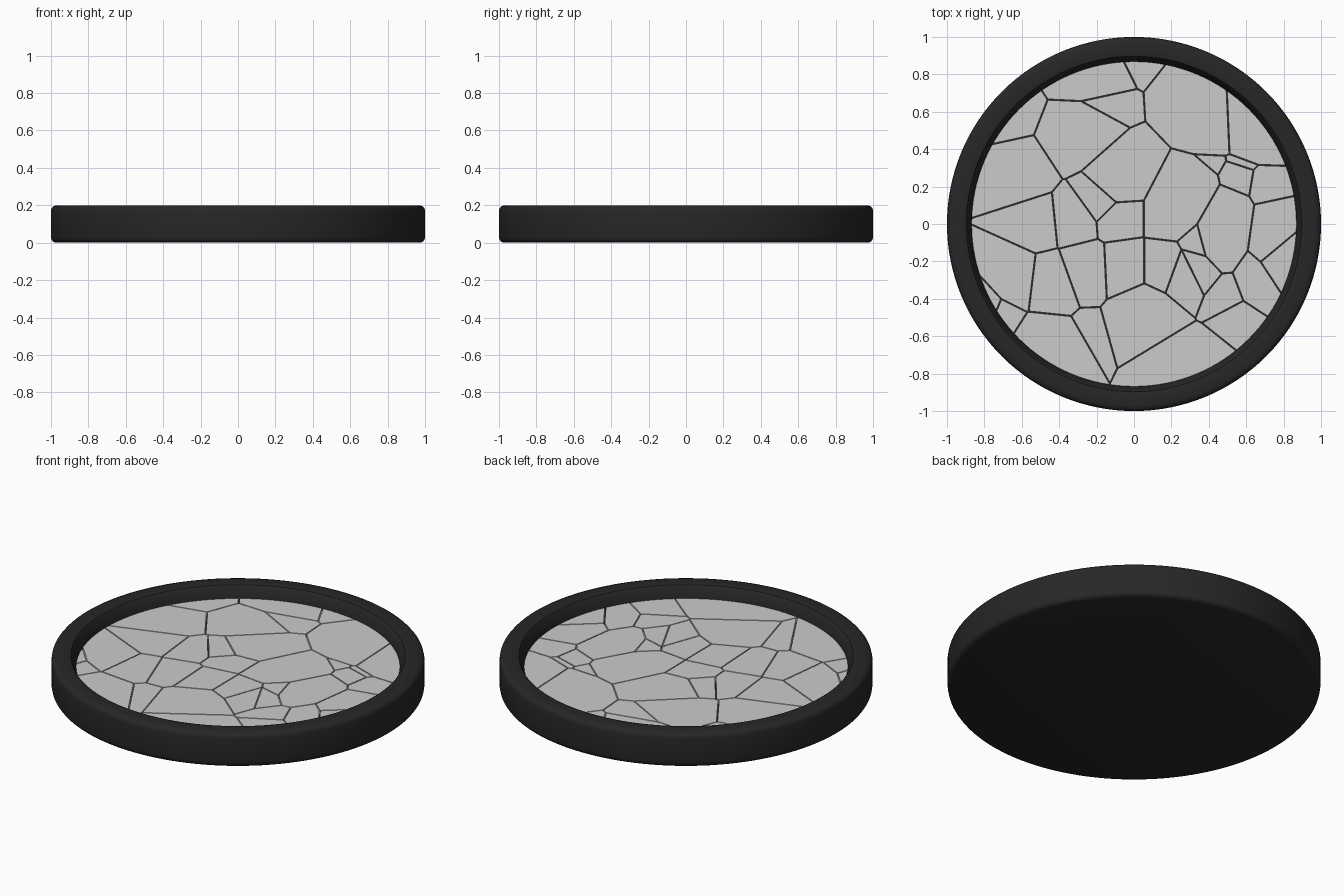
import bpy, bmesh, math
from mathutils import Vector

if "Cube" in bpy.data.objects:
    bpy.data.objects.remove(bpy.data.objects["Cube"])

SIDES = 128
STONE_R, STONE_TOP, FLOOR = 0.868, 0.13, 0.10
GAP = 0.0065


def add_object(name, bm, material=None):
    bmesh.ops.recalc_face_normals(bm, faces=bm.faces)
    mesh = bpy.data.meshes.new(name)
    bm.to_mesh(mesh)
    bm.free()
    obj = bpy.data.objects.new(name, mesh)
    bpy.context.collection.objects.link(obj)
    if material:
        mesh.materials.append(material)
    return obj


def clip(poly, normal, limit):
    """Keep the part of a convex polygon where normal . p <= limit."""
    out = []
    for a, b in zip(poly, poly[1:] + poly[:1]):
        da, db = normal.dot(a) - limit, normal.dot(b) - limit
        if da <= 0:
            out.append(a)
        if da * db < 0:
            out.append(a.lerp(b, da / (da - db)))
    return out


# Dark tray: one rounded profile, lathed around z
black = bpy.data.materials.new("black")
black.diffuse_color = (0.02, 0.02, 0.02, 1)
black.use_nodes = True
black.node_tree.nodes["Principled BSDF"].inputs["Base Color"].default_value = black.diffuse_color
profile = [(0, 0), (0.975, 0), (0.99, 0.006), (0.997, 0.016), (1, 0.03),
           (1, 0.17), (0.997, 0.184), (0.989, 0.194), (0.972, 0.2),
           (0.905, 0.2), (0.897, 0.198), (0.891, 0.19),
           (0.868, 0.135), (0.868, FLOOR), (0, FLOOR)]
bm = bmesh.new()
verts = [bm.verts.new((r, 0, z)) for r, z in profile]
edges = [bm.edges.new(pair) for pair in zip(verts, verts[1:])]
bmesh.ops.spin(bm, geom=verts + edges, cent=(0, 0, 0), axis=(0, 0, 1),
               angle=math.tau, steps=SIDES, use_duplicate=False)
bmesh.ops.remove_doubles(bm, verts=bm.verts, dist=1e-5)
tray = add_object("tray", bm, black)
bpy.context.view_layer.objects.active = tray
tray.select_set(True)
bpy.ops.object.shade_smooth_by_angle(angle=math.radians(35))

# Cracked stone floor: weighted cell seeds (x, y, weight)
seeds = [
    (-.095, .036, 0), (.2, .036, 0), (.17, -.213, 0), (-.06, -.213, 0),
    (-.105, .195, 0), (-.175, .116, 0), (-.308, .02, 0), (-.248, -.222, 0),
    (-.537, -.003, 0), (-.63, .285, .01), (-.348, .469, 0), (-.33, .85, 0),
    (-.276, .602, -.0365), (-.069, .98, -.0635), (.359, .64, -.055),
    (.337, .196, -.096), (.508, .099, -.083), (.429, -.095, -.003),
    (.335, -.12, -.006), (.311, -.207, -.0045), (.545, .213, -.1216),
    (.71, .655, -.03), (.69, .068, -.085), (.734, -.138, -.0215),
    (.643, -.244, -.026), (.759, -.168, -.021), (.448, -.319, -.03),
    (.513, -.443, -.051), (.244, -.24, -.002), (.05, -.473, 0),
    (.24, -.786, 0), (-.235, -.552, -.039), (-.464, -.3, 0),
    (-.66, -.276, .008), (-.505, -.707, .022), (-.786, -.528, .012),
    (-.888, -.486, .029), (-.70, .606, .009)]

disc = [Vector((STONE_R * math.cos(math.tau * i / SIDES),
                STONE_R * math.sin(math.tau * i / SIDES))) for i in range(SIDES)]
bm = bmesh.new()
for i, (px, py, pw) in enumerate(seeds):
    p, poly = Vector((px, py)), disc
    for j, (qx, qy, qw) in enumerate(seeds):
        if i == j or not poly:
            continue
        q = Vector((qx, qy))
        d = (q - p).length
        limit = (q.length_squared - p.length_squared + pw - qw) / (2 * d)
        poly = clip(poly, (q - p) / d, limit - GAP / 2)
    if len(poly) < 3:
        continue
    # Each stone is a flat slab standing on the tray floor
    top = [bm.verts.new((v.x, v.y, STONE_TOP)) for v in poly]
    low = [bm.verts.new((v.x, v.y, FLOOR)) for v in poly]
    bm.faces.new(top)
    bm.faces.new(low[::-1])
    for k in range(len(poly)):
        n = (k + 1) % len(poly)
        bm.faces.new((low[k], low[n], top[n], top[k]))
add_object("cracked_stone_floor", bm)
